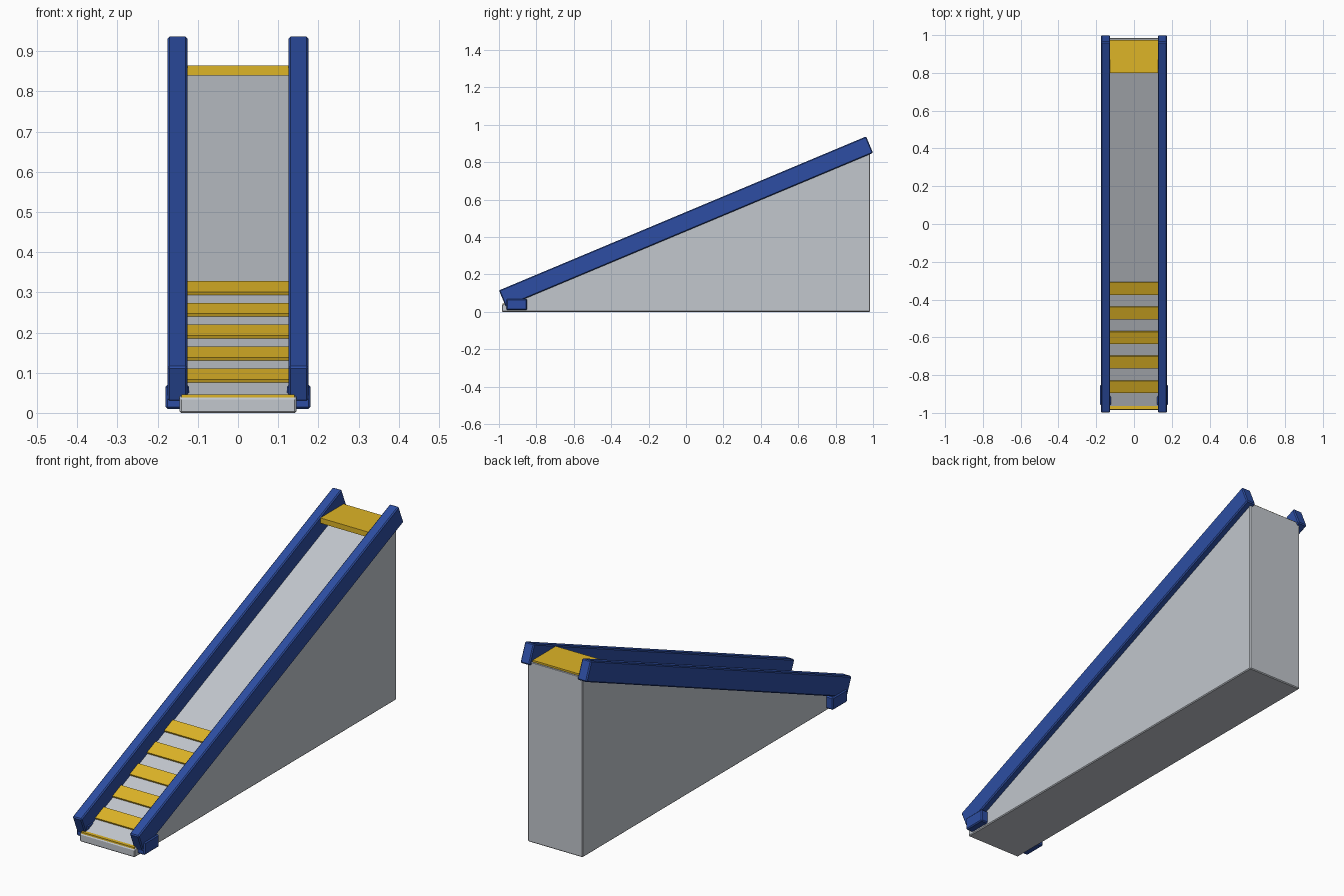
import bpy
import bmesh
import math

cube = bpy.data.objects.get("Cube")
if cube:
    bpy.data.objects.remove(cube, do_unlink=True)


def material(name, rgb):
    mat = bpy.data.materials.new(name)
    mat.use_nodes = True
    mat.diffuse_color = (*rgb, 1)
    mat.node_tree.nodes["Principled BSDF"].inputs["Base Color"].default_value = (*rgb, 1)
    return mat


GREY = material("light grey", (0.54, 0.57, 0.61))
BLUE = material("deep blue", (0.026, 0.076, 0.366))
YELLOW = material("warm yellow", (0.73, 0.46, 0.02))

SLOPE = 0.418
ANGLE = math.atan(SLOPE)


def surface(y):
    """Height of the ramp surface at y."""
    return 0.0375 + SLOPE * (y + 0.985)


def side_profile(name, points, x0, x1, mat, bevel=0.0):
    """Extrude a (y, z) outline from x0 to x1."""
    bm = bmesh.new()
    face = bm.faces.new([bm.verts.new((x0, y, z)) for y, z in points])
    grown = bmesh.ops.extrude_face_region(bm, geom=[face])["geom"]
    for v in grown:
        if isinstance(v, bmesh.types.BMVert):
            v.co.x = x1
    bmesh.ops.recalc_face_normals(bm, faces=bm.faces)
    mesh = bpy.data.meshes.new(name)
    bm.to_mesh(mesh)
    bm.free()
    mesh.materials.append(mat)
    obj = bpy.data.objects.new(name, mesh)
    bpy.context.collection.objects.link(obj)
    if bevel:
        mod = obj.modifiers.new("edge bevel", "BEVEL")
        mod.width = bevel
        mod.segments = 1
    return obj


def block(name, y0, y1, z0, z1, x0, x1, mat, bevel=0.0):
    return side_profile(name, [(y0, z0), (y1, z0), (y1, z1), (y0, z1)], x0, x1, mat, bevel)


# Solid wedge body
side_profile("ramp_body",
             [(-0.985, 0), (0.985, 0), (0.985, surface(0.985)), (-0.985, surface(-0.985))],
             -0.145, 0.145, GREY, 0.004)

# Side rails and their feet
rail = [(-1, 0.115), (-0.963, 0.028), (1, 0.85), (0.963, 0.938)]
for side, sign in (("left", 1), ("right", -1)):
    side_profile(side + "_rail", rail, sign * 0.126, sign * 0.175, BLUE, 0.005)
    block(side + "_foot", -0.96, -0.85, 0.01, 0.07, sign * 0.122, sign * 0.18, BLUE, 0.005)

# Sloping treads on the lower part of the ramp
THICK = 0.009
lean, rise = THICK * math.sin(ANGLE), THICK * math.cos(ANGLE)
for i in range(5):
    y0 = -0.892 + i * 0.13
    y1 = y0 + 0.065
    za, zb = surface(y0) - 0.001, surface(y1) - 0.001
    side_profile(f"tread_{i + 1}",
                 [(y0, za), (y1, zb), (y1 - lean, zb + rise), (y0 - lean, za + rise)],
                 -0.128, 0.128, YELLOW)

# Level platform at the top and thin strip at the front lip
block("top_platform", 0.80, 0.975, 0.84, 0.865, -0.128, 0.128, YELLOW)
block("front_strip", -0.982, -0.96, 0.035, 0.046, -0.14, 0.14, YELLOW)
